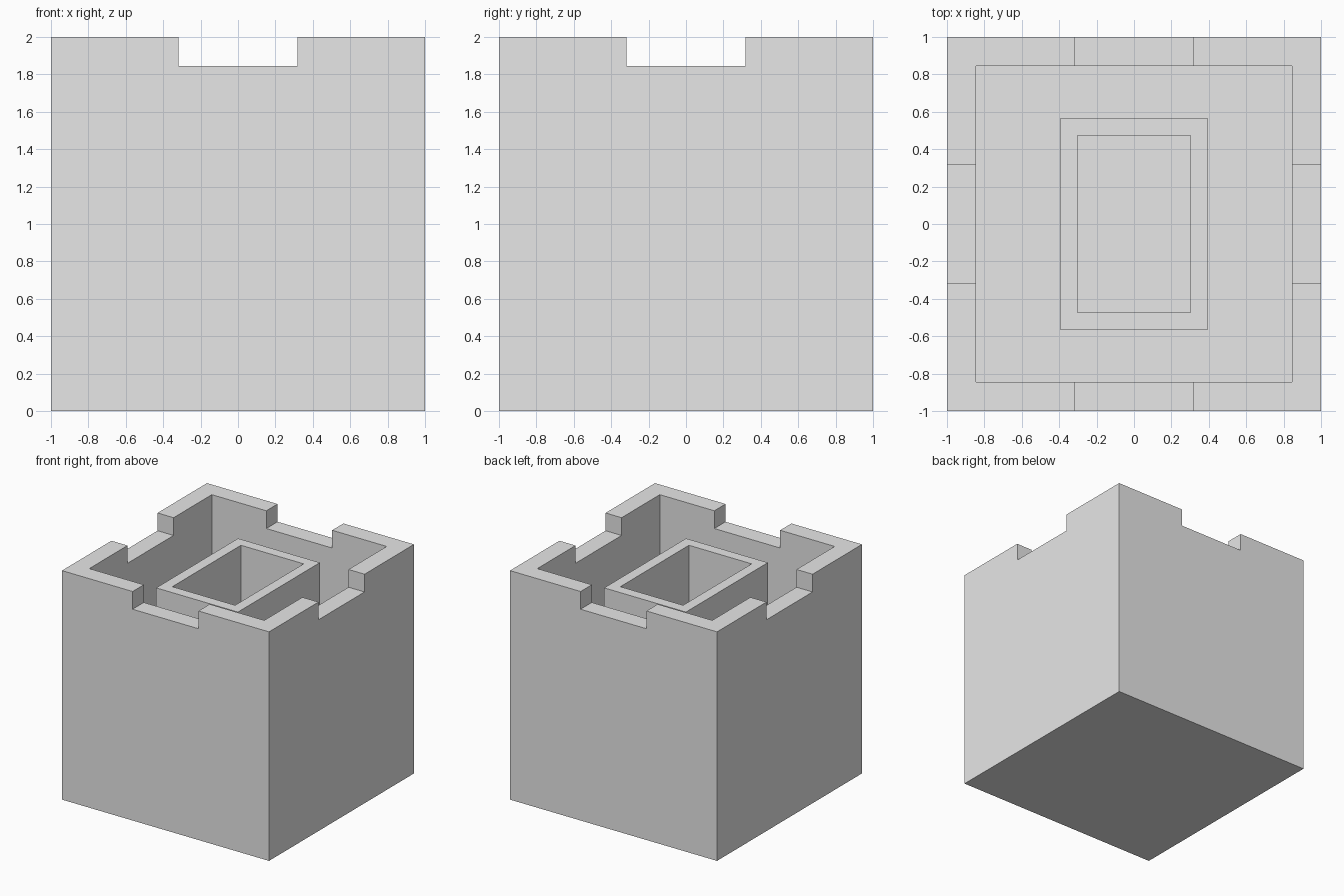
import bpy
import bmesh
from mathutils import Matrix

cube = bpy.data.objects.get("Cube")
if cube:
    bpy.data.objects.remove(cube, do_unlink=True)

GREY = (0.8, 0.8, 0.8, 1)
stone = bpy.data.materials.new("light grey")
stone.use_nodes = True
stone.diffuse_color = GREY
stone.node_tree.nodes["Principled BSDF"].inputs["Base Color"].default_value = GREY

WALL = 0.155            # outer wall thickness and notch depth
NOTCH = 0.318           # half width of each notch
FLOOR = 0.16            # level of the floor inside
RIM = 2 - WALL          # level of the notch sills and inner shaft


def box(name, x, y, z0, z1):
    """Box centred on the z axis with half sizes x and y."""
    bm = bmesh.new()
    bmesh.ops.create_cube(bm, size=1, matrix=Matrix.Translation((0, 0, (z0 + z1) / 2))
                          @ Matrix.Diagonal((2 * x, 2 * y, z1 - z0, 1)))
    mesh = bpy.data.meshes.new(name)
    bm.to_mesh(mesh)
    bm.free()
    mesh.materials.append(stone)
    obj = bpy.data.objects.new(name, mesh)
    bpy.context.collection.objects.link(obj)
    return obj


def cut(target, cutter):
    cutter.hide_render = True
    cutter.hide_set(True)
    cutter.display_type = 'WIRE'
    mod = target.modifiers.new(cutter.name, 'BOOLEAN')
    mod.operation = 'DIFFERENCE'
    mod.solver = 'EXACT'
    mod.object = cutter
    bpy.context.view_layer.objects.active = target
    bpy.ops.object.modifier_apply(modifier=mod.name)
    bpy.data.objects.remove(cutter, do_unlink=True)


# Outer wall: hollow block with a notch in the middle of each top edge
outer_wall = box("outer_wall", 1, 1, 0, 2)
cut(outer_wall, box("courtyard_cutter", 1 - WALL, 1 - WALL, FLOOR, 2.5))
cut(outer_wall, box("side_notch_cutter", 1.5, NOTCH, RIM, 2.5))
cut(outer_wall, box("front_notch_cutter", NOTCH, 1.5, RIM, 2.5))

# Inner shaft: open rectangular tube standing on the floor
inner_shaft = box("inner_shaft", 0.395, 0.565, FLOOR, RIM)
cut(inner_shaft, box("shaft_cutter", 0.303, 0.473, FLOOR - 0.1, 2.5))
